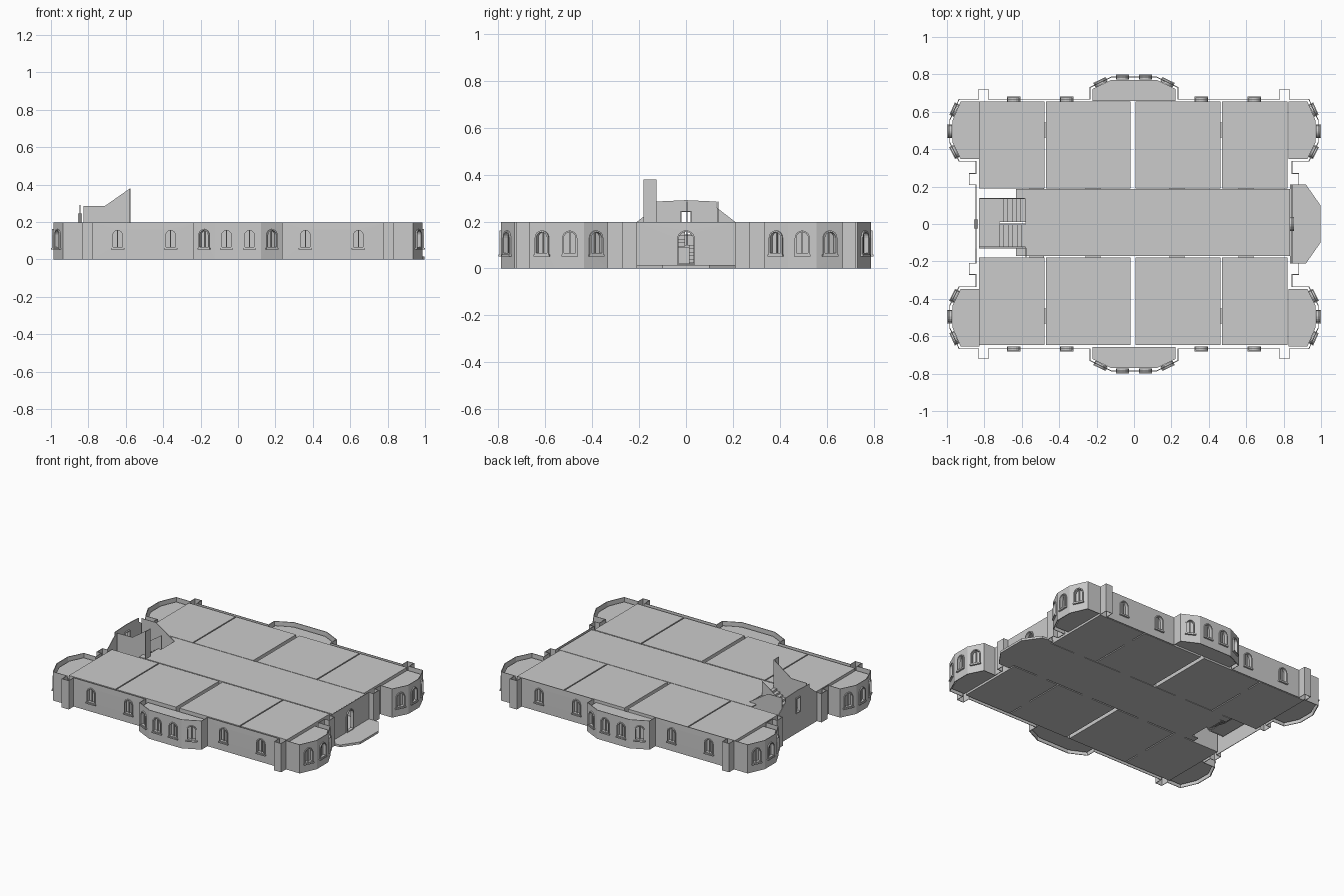
import bpy, bmesh
from math import pi, cos, sin
from mathutils import Vector

cube = bpy.data.objects.get("Cube")
if cube:
    bpy.data.objects.remove(cube, do_unlink=True)

stone = bpy.data.materials.new("stone_grey")
stone.use_nodes = True
GREY = (0.6, 0.6, 0.6, 1)
stone.diffuse_color = GREY
stone.node_tree.nodes["Principled BSDF"].inputs["Base Color"].default_value = GREY

WALL_TOP = 0.197
CEILING = 0.191
UP = Vector((0, 0, 1))


def finish(name, bm, thickness=0):
    bmesh.ops.remove_doubles(bm, verts=bm.verts, dist=0.0005)
    bmesh.ops.recalc_face_normals(bm, faces=bm.faces)
    mesh = bpy.data.meshes.new(name)
    bm.to_mesh(mesh)
    bm.free()
    mesh.materials.append(stone)
    ob = bpy.data.objects.new(name, mesh)
    bpy.context.collection.objects.link(ob)
    if thickness:
        mod = ob.modifiers.new("thickness", 'SOLIDIFY')
        mod.thickness = thickness
        mod.offset = 0
    return ob


def prism(bm, points, offset):
    """Extrude a flat polygon of 3D points along an offset."""
    low = [bm.verts.new(p) for p in points]
    high = [bm.verts.new(Vector(p) + Vector(offset)) for p in points]
    bm.faces.new(low[::-1])
    bm.faces.new(high)
    for i in range(len(low)):
        j = (i + 1) % len(low)
        bm.faces.new((low[i], low[j], high[j], high[i]))


def box(bm, x0, x1, y0, y1, z0, z1):
    prism(bm, [(x0, y0, z0), (x1, y0, z0), (x1, y1, z0), (x0, y1, z0)], (0, 0, z1 - z0))


def slab(name, outline, z0, z1):
    bm = bmesh.new()
    prism(bm, [(x, y, z0) for x, y in outline], (0, 0, z1 - z0))
    return finish(name, bm)


def arch(half, sill, spring, steps=8):
    """Round-headed opening as (across, height) pairs."""
    head = [(half * cos(pi * i / steps), spring + half * sin(pi * i / steps))
            for i in range(steps + 1)]
    return [(-half, sill), (half, sill)] + head


def panel(bm, start, along, loops):
    """Flat wall filled between an outer loop and any opening loops."""
    edges = []
    for loop in loops:
        vs = [bm.verts.new(start + along * u + UP * z) for u, z in loop]
        edges += [bm.edges.new((v, vs[i - 1])) for i, v in enumerate(vs)]
    bmesh.ops.triangle_fill(bm, edges=edges, use_beauty=True,
                            normal=along.cross(UP))


def frame(bm, centre, along, out, outer, inner, back=-0.012, front=0.01):
    """Moulded ring around an opening."""
    rings = []
    for loop, depth in ((outer, front), (inner, front), (inner, back), (outer, back)):
        rings.append([bm.verts.new(centre + along * u + UP * z + out * depth)
                      for u, z in loop])
    for k in range(4):
        a, b = rings[k], rings[(k + 1) % 4]
        for i in range(len(a)):
            bm.faces.new((a[i - 1], a[i], b[i], b[i - 1]))


def bar(bm, centre, along, out, half, z0, z1, back, front):
    corners = [(-half, back), (half, back), (half, front), (-half, front)]
    prism(bm, [centre + along * u + out * d + UP * z0 for u, d in corners], UP * (z1 - z0))


# Outer walls: one quarter of the plan, with window positions along each stretch
quarter = [
    ((0, .785), [.5]), ((.123, .785), [.5]), ((.235, .73), []),
    ((.235, .667), [.23, .75]), ((.78, .667), []), ((.78, .72), []),
    ((.83, .72), []), ((.83, .667), []), ((.935, .667), [.5]),
    ((.985, .555), [.5]), ((.985, .435), [.5]), ((.935, .335), []),
    ((.845, .335), []), ((.845, .27), []), ((.88, .27), []),
    ((.88, .21), []), ((.845, .21), []),
]
walls, frames = bmesh.new(), bmesh.new()
for sx in (1, -1):
    for sy in (1, -1):
        for (p, windows), (q, _) in zip(quarter, quarter[1:]):
            a = Vector((p[0] * sx, p[1] * sy, 0))
            b = Vector((q[0] * sx, q[1] * sy, 0))
            length = (b - a).length
            along = (b - a).normalized()
            out = Vector((-along.y, along.x, 0)) * sx * sy
            loops = [[(0, 0), (length, 0), (length, WALL_TOP), (0, WALL_TOP)]]
            for t in windows:
                u = t * length
                loops.append([(u + w, z) for w, z in arch(.029, .062, .13)])
                c = a + along * u
                frame(frames, c, along, out, arch(.032, .058, .13), arch(.025, .066, .13))
                bar(frames, c, along, out, .003, .06, .154, -.008, -.002)
                bar(frames, c, along, out, .036, .052, .06, -.012, .014)
            panel(walls, a, along, loops)

# End walls: doorway on the left side, raised stair wall with a window opposite
Y = Vector((0, 1, 0))
X = Vector((1, 0, 0))
panel(walls, X * .845, Y, [[(-.21, 0), (.21, 0), (.21, WALL_TOP), (-.21, WALL_TOP)],
                           arch(.034, .02, .125)])
frame(frames, X * .845, Y, X, arch(.038, .016, .125), arch(.031, .021, .125))
stair_window = [(-.023, .14), (.023, .14), (.023, .245), (-.023, .245)]
panel(walls, X * -.845, Y, [[(-.21, 0), (.21, 0), (.21, WALL_TOP), (.13, .26), (.13, .285),
                            (0, .291), (-.13, .285), (-.13, .26), (-.21, WALL_TOP)],
                           stair_window])
frame(frames, X * -.845, Y, -X, stair_window, [(u * .8, .1925 + (z - .1925) * .9)
                                               for u, z in stair_window])
finish("outer_walls", walls, .005)
finish("window_and_door_frames", frames)

# Rooms on both sides of the hall, split by narrow gaps
columns = [(-.83, -.478), (-.47, -.018), (.008, .462), (.47, .822)]
for side, (y0, y1) in {"back": (.19, .655), "front": (-.646, -.18)}.items():
    for i, (x0, x1) in enumerate(columns):
        slab(f"{side}_room_{i + 1}", [(x0, y0), (x1, y0), (x1, y1), (x0, y1)], .004, CEILING)
    # Door passages bridging the gaps
    bm = bmesh.new()
    mid = (y0 + y1) / 2 + .08 * (1 if y0 > 0 else -1)
    for x in (-.474, .466):
        box(bm, x - .006, x + .006, mid - .04, mid + .04, .004, .16)
    for x in (-.22, .23, -.52, .6):
        y = y0 - .003 if y0 > 0 else y1 + .004
        box(bm, x - .04, x + .04, y - .006, y + .006, .004, .16)
    finish(f"{side}_door_passages", bm)

# Bay rooms, set a little below the wall tops
long_bay = [(-.222, .657), (-.222, .722), (-.12, .771), (.12, .771), (.222, .722), (.222, .657)]
end_bay = [(.826, .655), (.927, .655), (.971, .552), (.971, .438), (.927, .347), (.826, .347)]
for sy, label in ((1, "back"), (-1, "front")):
    slab(f"{label}_bay_room", [(x, y * sy) for x, y in long_bay], .015, .172)
    for sx, end in ((1, "left"), (-1, "right")):
        slab(f"{label}_{end}_bay_room", [(x * sx, y * sy) for x, y in end_bay], .015, .172)

# Central hall, open towards the stairs and the doorway
bm = bmesh.new()
for z0, z1 in ((.004, .01), (.185, CEILING)):
    box(bm, -.58, .835, -.172, .186, z0, z1)
    box(bm, -.63, -.58, -.172, -.13, z0, z1)
    box(bm, -.63, -.58, .137, .186, z0, z1)
for y in (-.172, .182):
    box(bm, -.63, .835, y, y + .004, .01, .185)
for y0, y1 in ((-.172, -.034), (.034, .186)):
    box(bm, .829, .835, y0, y1, .01, .185)
finish("hall", bm)

# Terrace outside the doorway
slab("terrace", [(.835, -.21), (.92, -.21), (.997, -.1), (.997, .1), (.92, .21), (.835, .21)],
     0, .015)

# Stairs: lower flight, landing, upper flight
bm = bmesh.new()
box(bm, -.826, -.72, -.122, .135, .09, .1)
STEPS = 6
run = .14 / STEPS
rise = .09 / STEPS
for i in range(STEPS):
    x = -.72 + i * run
    top = .1 + (i + 1) * rise
    box(bm, x, x + run, -.122, -.004, top - .022, top)
    top = .1 - i * rise
    box(bm, x, x + run, .012, .135, max(.004, top - .022), top)
finish("stairs", bm)

# Stair side walls and middle rail
bm = bmesh.new()
front_side = [(-.826, .09), (-.72, .09), (-.577, .185), (-.577, .38), (-.71, .287), (-.826, .285)]
back_side = [(-.826, .08), (-.72, .08), (-.58, .004), (-.58, .195), (-.72, .285), (-.826, .285)]
rail = [(-.72, .1), (-.58, .191), (-.58, .285), (-.72, .19)]
for y, shape in ((-.13, front_side), (.135, back_side), (.002, rail)):
    prism(bm, [(x, y, z) for x, z in shape], (0, .004, 0))
box(bm, -.58, -.576, -.18, -.128, .19, .38)
box(bm, -.83, -.826, -.13, .137, .09, .14)
finish("stair_walls", bm)
